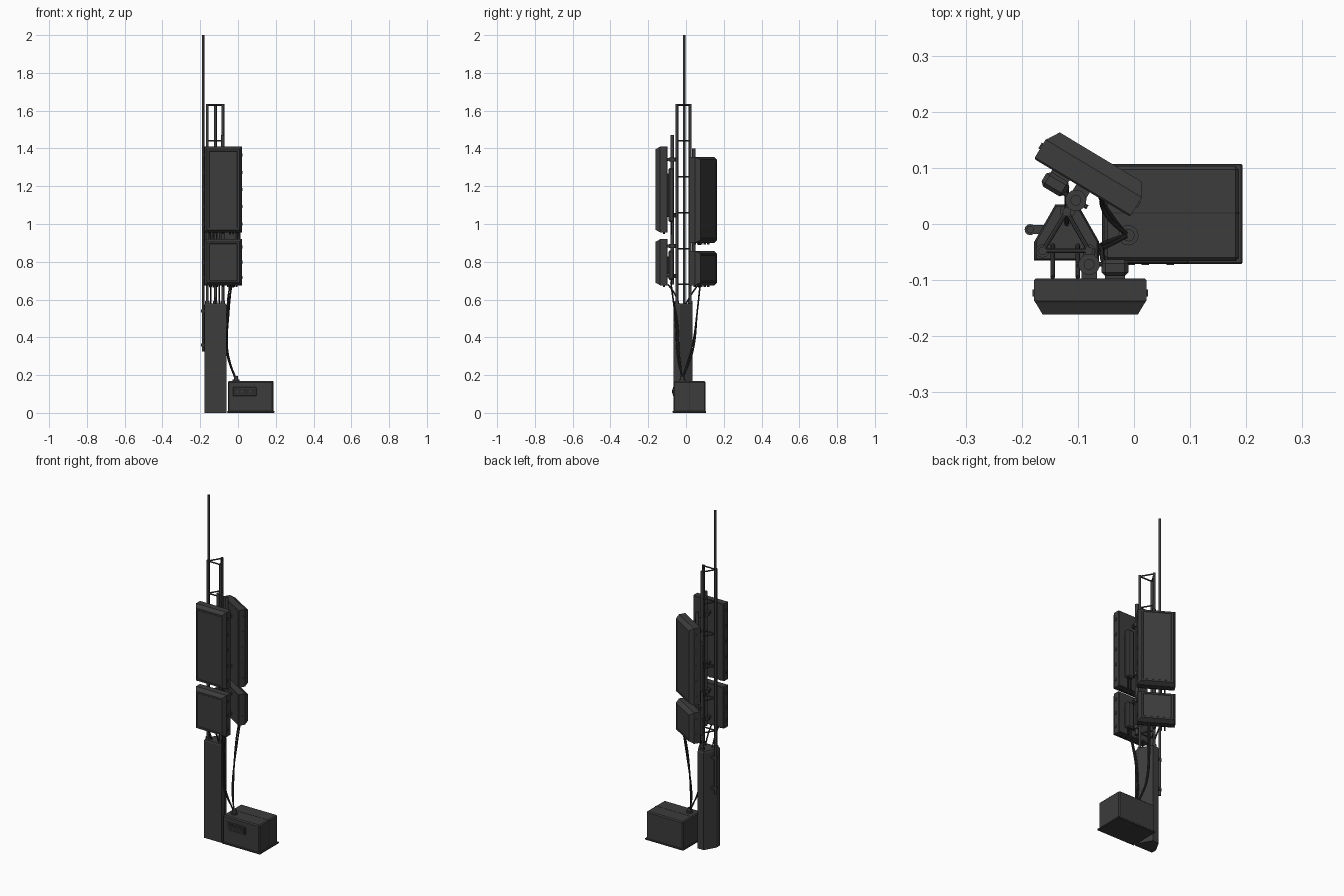
import bpy, bmesh, math
from mathutils import Vector, Matrix

if "Cube" in bpy.data.objects:
    bpy.data.objects.remove(bpy.data.objects["Cube"])


def material(name, v):
    m = bpy.data.materials.new(name)
    m.use_nodes = True
    col = (v, v, v, 1)
    m.diffuse_color = col
    node = m.node_tree.nodes["Principled BSDF"]
    node.inputs["Base Color"].default_value = col
    node.inputs["Roughness"].default_value = 0.7
    return m


GREY = material("dark grey paint", 0.045)
BLACK = material("black rubber", 0.025)


def finish(name, bm, mat=GREY, xf=None, smooth=False):
    bmesh.ops.recalc_face_normals(bm, faces=bm.faces)
    me = bpy.data.meshes.new(name)
    bm.to_mesh(me)
    bm.free()
    me.materials.append(mat)
    ob = bpy.data.objects.new(name, me)
    bpy.context.collection.objects.link(ob)
    if xf is not None:
        ob.matrix_world = xf
    if smooth:
        bpy.ops.object.select_all(action='DESELECT')
        ob.select_set(True)
        bpy.context.view_layer.objects.active = ob
        bpy.ops.object.shade_smooth_by_angle(angle=math.radians(40))
    return ob


def box(name, lo, hi, bevel=0, mat=GREY, xf=None):
    bm = bmesh.new()
    bmesh.ops.create_cube(bm, size=1)
    lo, hi = Vector(lo), Vector(hi)
    for v in bm.verts:
        v.co = Vector([(lo[i] + hi[i]) / 2 + v.co[i] * (hi[i] - lo[i]) for i in range(3)])
    if bevel:
        bmesh.ops.bevel(bm, geom=bm.edges[:], offset=bevel, segments=1, affect='EDGES')
    return finish(name, bm, mat, xf)


def rod(name, a, b, r, sides=12, mat=GREY, xf=None):
    a, b = Vector(a), Vector(b)
    bm = bmesh.new()
    bmesh.ops.create_cone(bm, cap_ends=True, segments=sides, radius1=r, radius2=r, depth=(b - a).length)
    turn = (b - a).to_track_quat('Z', 'Y').to_matrix().to_4x4()
    bmesh.ops.transform(bm, matrix=Matrix.Translation((a + b) / 2) @ turn, verts=bm.verts)
    return finish(name, bm, mat, xf, True)


def loft(name, rings, mat=GREY, xf=None):
    bm = bmesh.new()
    loops = [[bm.verts.new(p) for p in ring] for ring in rings]
    for a, b in zip(loops, loops[1:]):
        for i in range(len(a)):
            j = (i + 1) % len(a)
            bm.faces.new((a[i], a[j], b[j], b[i]))
    bm.faces.new(loops[0])
    bm.faces.new(loops[-1])
    return finish(name, bm, mat, xf)


def cable(name, points, r=0.004):
    cu = bpy.data.curves.new(name, 'CURVE')
    cu.dimensions = '3D'
    cu.bevel_depth = r
    cu.bevel_resolution = 2
    cu.resolution_u = 8
    cu.use_fill_caps = True
    sp = cu.splines.new('BEZIER')
    sp.bezier_points.add(len(points) - 1)
    for bp, p in zip(sp.bezier_points, points):
        bp.co = p
        bp.handle_left_type = bp.handle_right_type = 'AUTO'
    cu.materials.append(BLACK)
    ob = bpy.data.objects.new(name, cu)
    bpy.context.collection.objects.link(ob)


# Pillar with a chamfered cap
CX, CY = -0.12, -0.022
outline = [(-0.178, -0.065), (-0.062, -0.065), (-0.062, -0.032),
           (-0.1, 0.035), (-0.14, 0.035), (-0.178, -0.032)]


def pillar_ring(z, s):
    return [(CX + (x - CX) * s, CY + (y - CY) * s, z) for x, y in outline]


loft("pillar", [pillar_ring(0, 1), pillar_ring(0.57, 1), pillar_ring(0.58, 0.93)])

# Triangular lattice mast
legs = [(-0.163, -0.048), (-0.08, -0.048), (-0.12, 0.022)]
for i, (x, y) in enumerate(legs):
    rod(f"mast_leg_{i}", (x, y, 0.56), (x, y, 1.635), 0.0075)
    rod(f"mast_foot_{i}", (x, y, 0.575), (x, y, 0.592), 0.012)
    x2, y2 = legs[(i + 1) % 3]
    for k in range(6):
        z = 0.68 + 0.19 * k
        rod(f"mast_brace_{i}_{k}", (x, y, z), (x2, y2, z), 0.004, 8)

# Whip antenna and its clamps
rod("whip_antenna", (-0.185, -0.01, 0.325), (-0.185, -0.01, 2.0), 0.0065)
for z in (0.36, 0.54):
    rod("whip_clamp", (-0.185, -0.01, z - 0.008), (-0.185, -0.01, z + 0.008), 0.01)
    box("whip_bracket", (-0.183, -0.018, z - 0.006), (-0.155, -0.002, z + 0.006))


# Panel antenna: flat back shell, chamfered front, shallow recessed face
def panel(name, z0, z1, xf):
    def ring(y, d, e):
        return [(-0.1 + d, y, z0 + e), (0.1 - d, y, z0 + e), (0.1 - d, y, z1 - e), (-0.1 + d, y, z1 - e)]
    loft(name, [ring(0.032, 0.003, 0.003), ring(0.029, 0, 0), ring(-0.008, 0, 0),
                ring(-0.012, 0.003, 0.003), ring(-0.032, 0.015, 0.014),
                ring(-0.032, 0.024, 0.023), ring(-0.030, 0.026, 0.025)], xf=xf)
    n = max(2, round((z1 - z0) / 0.085))
    for k in range(n):
        z = z0 + (z1 - z0) * (k + 0.5) / n
        for s in (-1, 1):
            box(name + "_latch", (s * 0.101 - 0.002, 0, z - 0.008),
                (s * 0.101 + 0.002, 0.012, z + 0.008), xf=xf)
    for k in range(5):
        x = -0.07 + 0.035 * k
        rod(name + "_socket", (x, 0.012, z0 - 0.008), (x, 0.012, z0 + 0.004), 0.006, 10, BLACK, xf)


def sector(name, xf, upper, lower, pipe_top):
    px, py = -0.002, 0.057
    panel(name + "_upper_panel", *upper, xf)
    panel(name + "_lower_panel", *lower, xf)
    rod(name + "_mount_pipe", (px, py, 0.68), (px, py, pipe_top), 0.0095, 14, GREY, xf)
    for z0, z1 in (upper, lower):
        h = z1 - z0
        for z in (z0 + h * 0.2, z1 - h * 0.15):
            rod(name + "_clamp", (px, py, z - 0.011), (px, py, z + 0.011), 0.019, 14, GREY, xf)
            box(name + "_clamp_arm", (px - 0.014, 0.03, z - 0.008), (px + 0.014, py, z + 0.008), xf=xf)
            rod(name + "_clamp_bolt", (px - 0.024, py, z), (px + 0.024, py, z), 0.004, 8, GREY, xf)
            box(name + "_standoff", (px - 0.01, py, z - 0.006), (px + 0.01, py + 0.028, z + 0.006), xf=xf)
        # Radio unit behind the panel
        r0, r1 = z0 + h * 0.12, z0 + h * 0.75
        box(name + "_radio", (0.02, 0.036, r0), (0.068, 0.066, r1), 0.007, xf=xf)
        box(name + "_radio_plate", (0.026, 0.031, r0 + 0.03), (0.062, 0.037, r1 - 0.03), xf=xf)
        for x in (0.034, 0.052):
            rod(name + "_radio_lead", (x, 0.05, z0 - 0.01), (x, 0.05, r0 + 0.004), 0.004, 8, BLACK, xf)


front = Matrix.Translation((-0.078, -0.129, 0))
rear = Matrix.Translation((-0.076, 0.092, 0)) @ Matrix.Rotation(math.radians(149), 4, 'Z')
sector("front", front, (0.955, 1.41), (0.675, 0.92), 1.47)
sector("rear", rear, (0.9, 1.355), (0.675, 0.858), 1.40)

# Equipment cabinet
box("cabinet", (-0.053, -0.066, 0.004), (0.187, 0.103, 0.168), 0.006)
box("cabinet_base", (-0.057, -0.071, 0), (0.193, 0.107, 0.01), 0.002)
box("cabinet_seam", (-0.05, 0.0185, 0.165), (0.184, 0.0205, 0.1688), mat=BLACK)
box("cabinet_end_seam", (0.185, 0.0185, 0.012), (0.1876, 0.0205, 0.165), mat=BLACK)
box("service_plate", (-0.027, -0.070, 0.09), (0.097, -0.064, 0.136), 0.002)
box("service_recess", (-0.02, -0.0715, 0.097), (0.09, -0.069, 0.129), mat=BLACK)
for x in (-0.005, 0.02, 0.065):
    rod("service_port", (x, -0.073, 0.113), (x, -0.07, 0.113), 0.007, 10)
GX, GY = -0.01, -0.02
rod("cable_gland", (GX, GY, 0.165), (GX, GY, 0.176), 0.018, 16)
rod("cable_gland_neck", (GX, GY, 0.17), (GX, GY, 0.195), 0.011, 12)

# Cables from the panels down to the cabinet
for k in range(2):
    d = 0.009 * k
    cable("rear_cable", [(-0.035 - d, 0.075, 0.68), (-0.048 - d, 0.06, 0.54), (-0.056, 0.03 + d, 0.34),
                         (-0.04, 0.005 + d, 0.26), (GX - d / 2, GY, 0.18)])
    cable("front_cable", [(-0.03 - d, -0.08, 0.69), (-0.045 - d, -0.068, 0.6), (-0.057, -0.055 + d, 0.48),
                          (-0.057, -0.045 + d, 0.31), (GX - d / 2, GY, 0.18)])
for k, x in enumerate((-0.145, -0.1, -0.12)):
    cable("mast_cable", [(x, -0.095 + 0.16 * (k == 2), 0.68), (x, -0.06 + 0.09 * (k == 2), 0.63),
                         (x, -0.035 + 0.03 * (k == 2), 0.57)])
